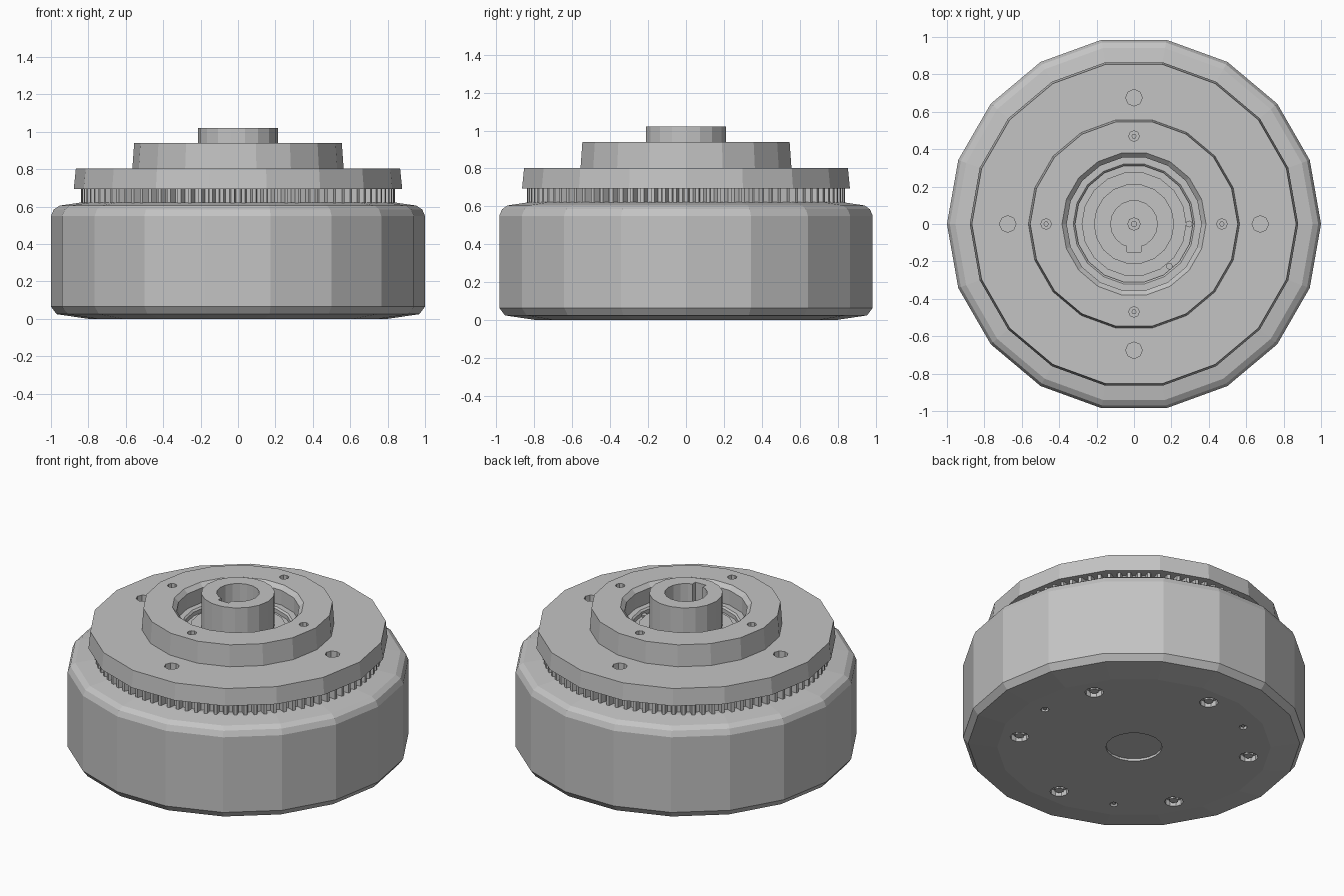
import bpy, bmesh
from math import sin, cos, pi, radians

if "Cube" in bpy.data.objects:
    bpy.data.objects.remove(bpy.data.objects["Cube"], do_unlink=True)

metal = bpy.data.materials.new("grey_metal")
metal.use_nodes = True
GREY = (0.55, 0.55, 0.55, 1)
metal.diffuse_color = GREY
metal.node_tree.nodes["Principled BSDF"].inputs["Base Color"].default_value = GREY


def finish(name, bm):
    bmesh.ops.remove_doubles(bm, verts=bm.verts, dist=1e-5)
    bmesh.ops.recalc_face_normals(bm, faces=bm.faces)
    mesh = bpy.data.meshes.new(name)
    bm.to_mesh(mesh)
    bm.free()
    mesh.materials.append(metal)
    obj = bpy.data.objects.new(name, mesh)
    bpy.context.collection.objects.link(obj)
    return obj


def lathe(name, profile, sides, ring=False):
    """Spin a radius/height profile; ring closes it into a tube."""
    bm = bmesh.new()
    rows = []
    for i in range(sides):
        a = 2 * pi * i / sides
        rows.append([bm.verts.new((r * cos(a), r * sin(a), z)) for r, z in profile])
    n = len(profile)
    for i in range(sides):
        p, q = rows[i], rows[(i + 1) % sides]
        for j in range(n if ring else n - 1):
            k = (j + 1) % n
            if profile[j][0] == 0:
                bm.faces.new((p[j], q[k], p[k]))
            elif profile[k][0] == 0:
                bm.faces.new((p[j], q[j], p[k]))
            else:
                bm.faces.new((p[j], q[j], q[k], p[k]))
    return finish(name, bm)


def prism(bm, points, z0, z1):
    """Extrude a closed outline between two heights."""
    low = [bm.verts.new((x, y, z0)) for x, y in points]
    high = [bm.verts.new((x, y, z1)) for x, y in points]
    n = len(points)
    bm.faces.new(low[::-1])
    bm.faces.new(high)
    for i in range(n):
        j = (i + 1) % n
        bm.faces.new((low[i], low[j], high[j], high[i]))


def circle(cx, cy, r, sides):
    return [(cx + r * cos(2 * pi * i / sides), cy + r * sin(2 * pi * i / sides))
            for i in range(sides)]


def studs(name, angles, distance, r, z0, z1, sides=8):
    """Ring of small upright cylinders, used as screws and as hole cutters."""
    bm = bmesh.new()
    for deg in angles:
        a = radians(deg)
        prism(bm, circle(distance * cos(a), distance * sin(a), r, sides), z0, z1)
    return finish(name, bm)


def cut(target, cutter):
    mod = target.modifiers.new("cut", 'BOOLEAN')
    mod.operation = 'DIFFERENCE'
    mod.solver = 'EXACT'
    mod.object = cutter
    graph = bpy.context.evaluated_depsgraph_get()
    mesh = bpy.data.meshes.new_from_object(target.evaluated_get(graph))
    target.modifiers.clear()
    target.data = mesh
    bpy.data.objects.remove(cutter, do_unlink=True)


SIDES = 18
QUARTERS = range(0, 360, 90)
SIXTHS = range(30, 390, 60)
THIRDS = range(0, 360, 120)

# Housing with rounded rims, a shallow base recess and a central well
housing = lathe("housing", [
    (0, .015), (.165, .015), (.165, 0), (.8, 0), (.97, .025), (1, .065),
    (1, .55), (.985, .585), (.955, .605), (.84, .622), (.3, .622),
    (.2, .6), (.2, .3), (0, .3)], SIDES)
cut(housing, studs("bolt_holes", SIXTHS, .68, .055, -.1, .035, 10))
cut(housing, studs("pin_holes", THIRDS, .68, .025, -.1, .03))

# Fasteners sunk in the base
studs("base_bolts", SIXTHS, .68, .03, .008, .05, 6)
studs("base_pins", THIRDS, .68, .014, .006, .05, 6)

# Toothed ring between housing and flange
TEETH = 90
outline = []
for i in range(TEETH):
    for step, r in ((-.32, .8), (-.16, .84), (.16, .84), (.32, .8)):
        a = 2 * pi * (i + step) / TEETH
        outline.append((r * cos(a), r * sin(a)))
bm = bmesh.new()
prism(bm, outline, .6, .71)
gear = finish("toothed_ring", bm)
cut(gear, studs("gear_bore", [0], 0, .5, .5, .8, SIDES))

# Flange plate with four mounting holes
flange = lathe("flange", [(.45, .695), (.878, .695), (.867, .803), (.45, .803)],
               SIDES, ring=True)
cut(flange, studs("flange_holes", QUARTERS, .675, .044, .72, .9, 8))

# Raised collar with chamfered bore and four screw holes
collar = lathe("collar", [(.36, .7), (.565, .7), (.565, .8), (.555, .94),
                          (.385, .94), (.36, .915)], SIDES, ring=True)
cut(collar, studs("collar_holes", QUARTERS, .47, .028, .86, 1, 8))
studs("collar_screws", QUARTERS, .47, .014, .85, .9, 6)

# Bearing races and seal inside the collar
lathe("outer_race", [(.315, .65), (.37, .65), (.37, .82), (.325, .82), (.315, .81)],
      SIDES, ring=True)
lathe("seal", [(.2, .65), (.32, .65), (.32, .785), (.2, .785)], SIDES, ring=True)
lathe("inner_race", [(.2, .65), (.28, .65), (.28, .805), (.2, .805)], SIDES, ring=True)
studs("seal_screws", [0, -50], .295, .018, .77, .8, 8)

# Hollow shaft with a keyway
shaft = lathe("shaft", [(.125, .3), (.215, .3), (.215, 1.02), (.125, 1.02)],
              SIDES, ring=True)
bm = bmesh.new()
prism(bm, [(-.037, -.15), (.037, -.15), (.037, -.05), (-.037, -.05)], .25, 1.1)
cut(shaft, finish("keyway", bm))

# Small screw at the bottom of the shaft bore
lathe("bore_screw", [(0, .33), (.015, .33), (.015, .36), (.036, .36), (.036, .29),
                     (0, .29)], 8)
